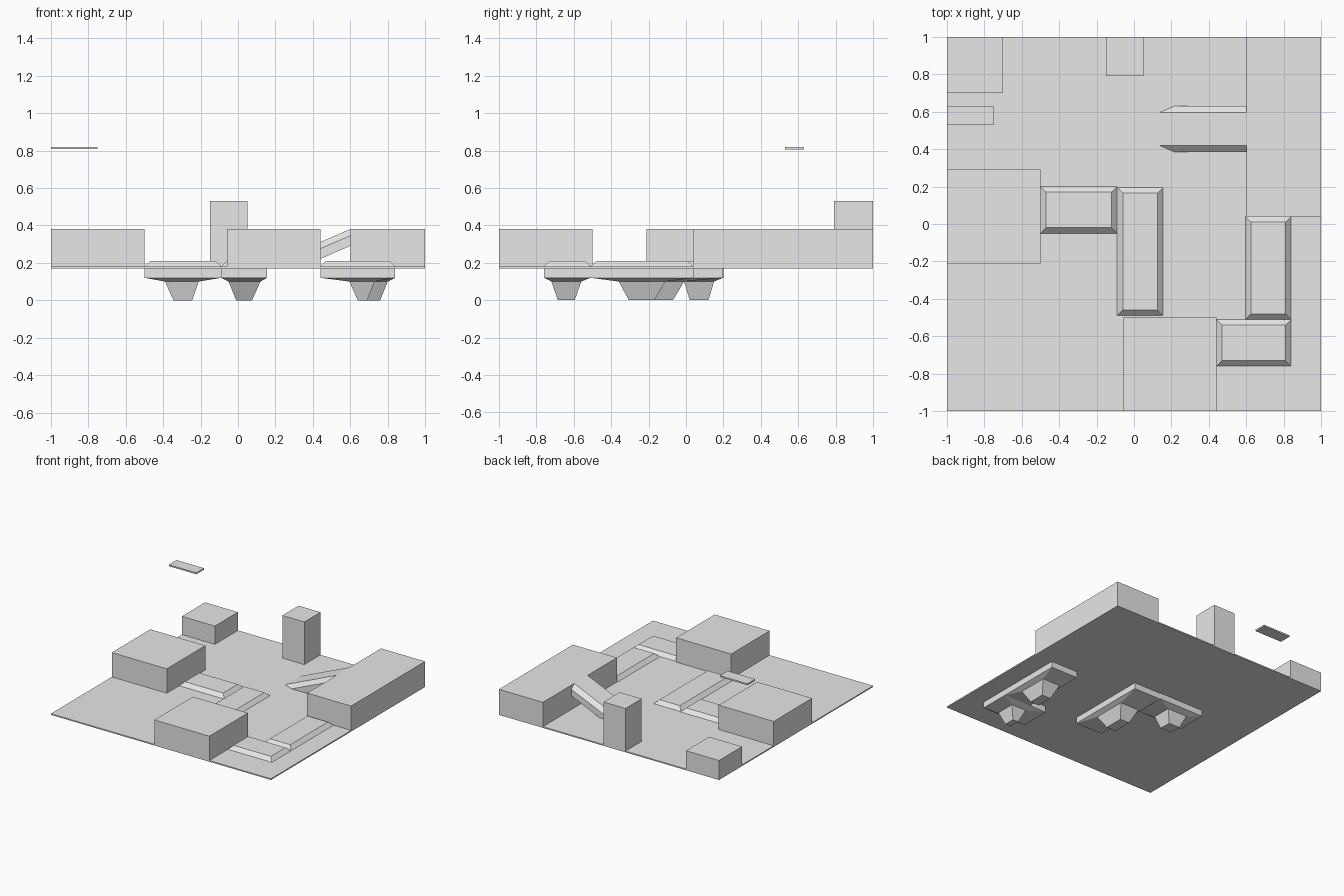
import bpy
import bmesh

old = bpy.data.objects.get("Cube")
if old:
    bpy.data.objects.remove(old, do_unlink=True)

gray = bpy.data.materials.new("light_gray")
gray.use_nodes = True
gray.diffuse_color = (0.8, 0.8, 0.8, 1)
gray.node_tree.nodes["Principled BSDF"].inputs["Base Color"].default_value = (0.8, 0.8, 0.8, 1)

GROUND = 0.18


def loft(name, layers, slope=0, start=0, floor=None):
    """Stack rectangles (x0, x1, y0, y1, z) from bottom to top into a closed solid."""
    bm = bmesh.new()
    rings = []
    for x0, x1, y0, y1, z in layers:
        corners = ((x0, y0), (x1, y0), (x1, y1), (x0, y1))
        rings.append([bm.verts.new((x, y, z + slope * (x - start))) for x, y in corners])
    bm.faces.new(rings[0][::-1])
    bm.faces.new(rings[-1])
    for low, high in zip(rings, rings[1:]):
        for i in range(4):
            j = (i + 1) % 4
            bm.faces.new((low[i], low[j], high[j], high[i]))
    if floor is not None:
        bmesh.ops.bisect_plane(bm, geom=bm.verts[:] + bm.edges[:] + bm.faces[:],
                               plane_co=(0, 0, floor), plane_no=(0, 0, 1), clear_inner=True)
    bmesh.ops.recalc_face_normals(bm, faces=bm.faces[:])
    mesh = bpy.data.meshes.new(name)
    bm.to_mesh(mesh)
    bm.free()
    mesh.materials.append(gray)
    obj = bpy.data.objects.new(name, mesh)
    bpy.context.collection.objects.link(obj)
    return obj


def block(name, rect, z0, z1):
    return loft(name, [(*rect, z0), (*rect, z1)])


def inset(rect, dx, dy):
    x0, x1, y0, y1 = rect
    return (x0 + dx, x1 - dx, y0 + dy, y1 - dy)


def footed_slab(name, rect, neck, foot):
    """Chamfered slab through the ground, tapering to a foot underneath."""
    loft(name, [(*foot, 0), (*neck, 0.1), (*rect, 0.12), (*rect, GROUND),
                (*inset(rect, 0.03, 0.03), 0.21)])


# Ground sheet and standing blocks
block("ground", (-1, 1, -1, 1), 0.17, GROUND)
block("side_block", (-1, -0.5, -0.21, 0.29), GROUND, 0.38)
block("front_block", (-0.06, 0.44, -1, -0.5), GROUND, 0.38)
block("long_block", (0.6, 1, 0.04, 1), GROUND, 0.38)
block("corner_block", (-1, -0.7, 0.7, 1), GROUND, 0.33)
block("tower", (-0.15, 0.05, 0.79, 1), GROUND, 0.53)

# Floating plate
block("floating_plate", (-1, -0.75, 0.53, 0.63), 0.807, 0.819)

# Slabs with feet below the ground
footed_slab("middle_cross_slab", (-0.5, -0.09, -0.05, 0.2),
            (-0.39, -0.21, -0.01, 0.15), (-0.345, -0.245, 0.02, 0.12))
footed_slab("middle_long_slab", (-0.09, 0.155, -0.49, 0.195),
            (-0.05, 0.12, -0.29, -0.01), (-0.01, 0.075, -0.23, -0.07))
footed_slab("outer_long_slab", (0.595, 0.84, -0.51, 0.04),
            (0.64, 0.8, -0.36, -0.11), (0.68, 0.76, -0.305, -0.17))
footed_slab("outer_cross_slab", (0.44, 0.84, -0.76, -0.51),
            (0.595, 0.73, -0.72, -0.56), (0.64, 0.69, -0.685, -0.595))

# Sloping plank from the ground up to the long block
plank = (0, 0.6, 0.385, 0.63)
loft("ramp", [(*plank, 0.09), (*plank, 0.145), (*inset(plank, 0, 0.035), GROUND)],
     slope=0.43, start=0.135, floor=0.175)
